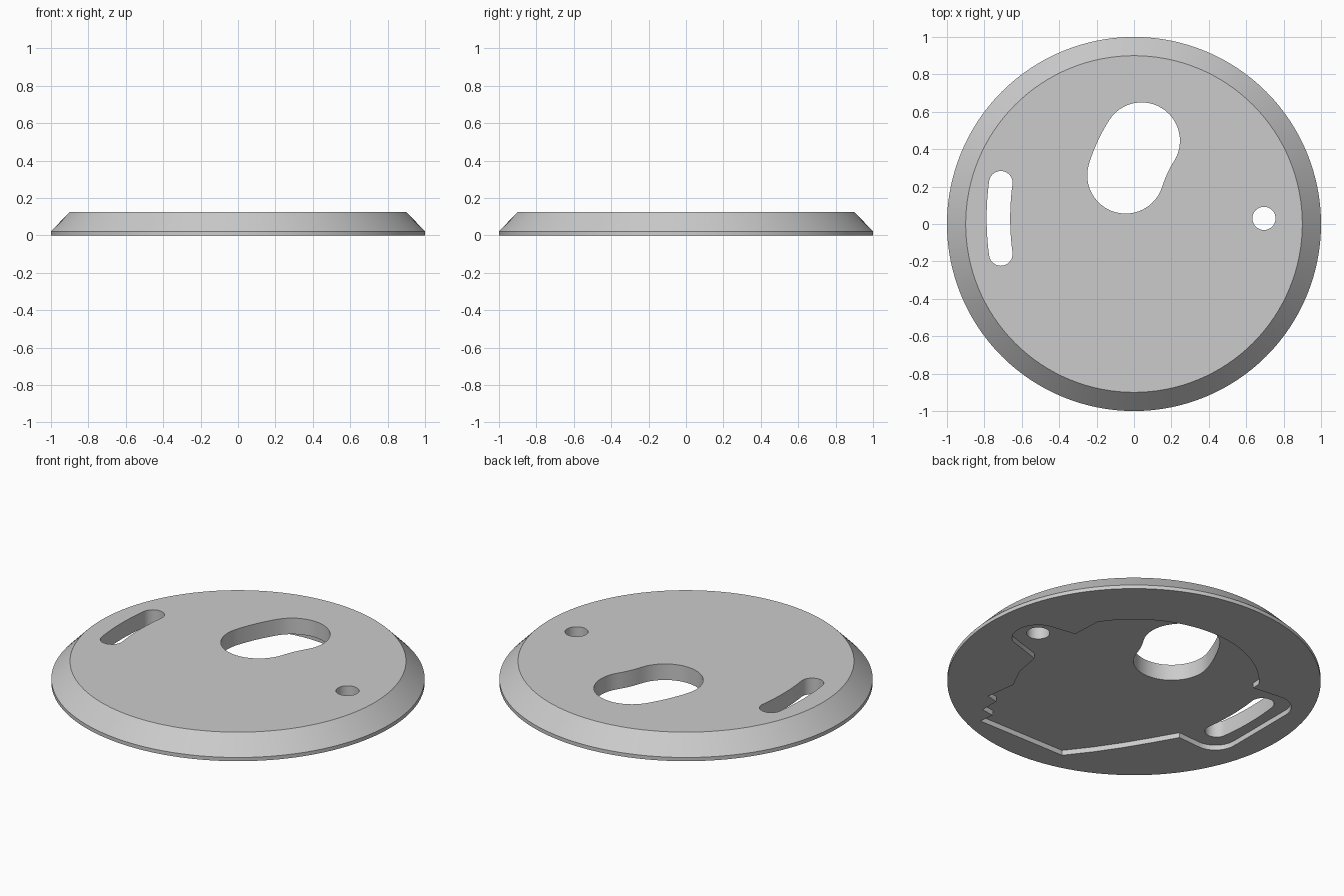
import bpy
import bmesh
from math import sin, cos, radians, pi

if "Cube" in bpy.data.objects:
    bpy.data.objects.remove(bpy.data.objects["Cube"])

PIVOT = (0.695, 0.03)
TOP = 0.125
RECESS = 0.03


def material(name, rgb):
    mat = bpy.data.materials.new(name)
    mat.use_nodes = True
    mat.diffuse_color = (*rgb, 1)
    mat.node_tree.nodes["Principled BSDF"].inputs["Base Color"].default_value = (*rgb, 1)
    return mat


def make_object(name, bm):
    bmesh.ops.recalc_face_normals(bm, faces=bm.faces)
    mesh = bpy.data.meshes.new(name)
    bm.to_mesh(mesh)
    bm.free()
    ob = bpy.data.objects.new(name, mesh)
    bpy.context.collection.objects.link(ob)
    return ob


def arc(center, radius, start, end, steps):
    """Points along an arc, angles in degrees."""
    angles = [radians(start + (end - start) * i / steps) for i in range(steps + 1)]
    return [(center[0] + radius * cos(a), center[1] + radius * sin(a)) for a in angles]


def swept_slot(radius, start, end, r):
    """Outline of a round hole swept around the pivot."""
    first, last = [arc(PIVOT, radius, a, a, 1)[0] for a in (start, end)]
    return (arc(PIVOT, radius + r, start, end, 12)
            + arc(last, r, end, end + 180, 24)[1:-1]
            + arc(PIVOT, radius - r, end, start, 12)
            + arc(first, r, start + 180, start + 360, 24)[1:-1])


def prism(name, outline, z0, z1):
    bm = bmesh.new()
    face = bm.faces.new([bm.verts.new((x, y, z0)) for x, y in outline])
    top = bmesh.ops.extrude_face_region(bm, geom=[face])["geom"]
    verts = [g for g in top if isinstance(g, bmesh.types.BMVert)]
    bmesh.ops.translate(bm, vec=(0, 0, z1 - z0), verts=verts)
    return make_object(name, bm)


# Round plate with a short upright rim and a chamfered edge
bm = bmesh.new()
sides = 128
rings = [[bm.verts.new((r * cos(2 * pi * i / sides), r * sin(2 * pi * i / sides), z))
          for i in range(sides)]
         for r, z in ((1, 0), (1, 0.022), (0.9, TOP))]
for low, high in zip(rings, rings[1:]):
    for i in range(sides):
        j = (i + 1) % sides
        bm.faces.new((low[i], low[j], high[j], high[i]))
bm.faces.new(rings[0])
bm.faces.new(rings[-1])
plate = make_object("base_plate", bm)

# Shallow pocket underneath, walked counter-clockwise from the pivot boss
pocket = (arc(PIVOT, 0.14, -55, 75, 16)
          + [(0.57, 0.19)]
          + arc((0, 0), 0.67, 33, 142, 32)
          + [(-0.53, 0.36)]
          + arc((-0.72, 0.25), 0.13, 80, 180, 10)
          + arc((-0.72, -0.18), 0.13, 180, 270, 10)
          + [(-0.57, -0.30), (-0.49, -0.44), (-0.405, -0.58), (-0.31, -0.72), (-0.21, -0.85)]
          + [(0.36, -0.85), (0.35, -0.76), (0.43, -0.75), (0.43, -0.635), (0.50, -0.62)]
          + [(0.475, -0.44), (0.54, -0.31), (0.57, -0.15)])

cutters = [
    prism("pocket_cutter", pocket, -0.1, RECESS),
    prism("large_opening_cutter", swept_slot(0.775, 147.6, 162.7, 0.205), -0.2, 0.3),
    prism("long_slot_cutter", swept_slot(1.42, 172.3, 187.7, 0.063), -0.2, 0.3),
    prism("pivot_hole_cutter", arc(PIVOT, 0.062, 0, 360, 32)[:-1], -0.2, 0.3),
]

bpy.context.view_layer.objects.active = plate
for cutter in cutters:
    cutter.hide_render = True
    cut = plate.modifiers.new(cutter.name, "BOOLEAN")
    cut.operation = "DIFFERENCE"
    cut.solver = "EXACT"
    cut.object = cutter
    bpy.ops.object.modifier_apply(modifier=cut.name)
    bpy.data.objects.remove(cutter)

# Finish
plate.data.materials.clear()
plate.data.materials.append(material("light_grey", (0.6, 0.6, 0.6)))
bpy.ops.object.select_all(action="DESELECT")
plate.select_set(True)
bpy.ops.object.shade_smooth_by_angle(angle=radians(30))
